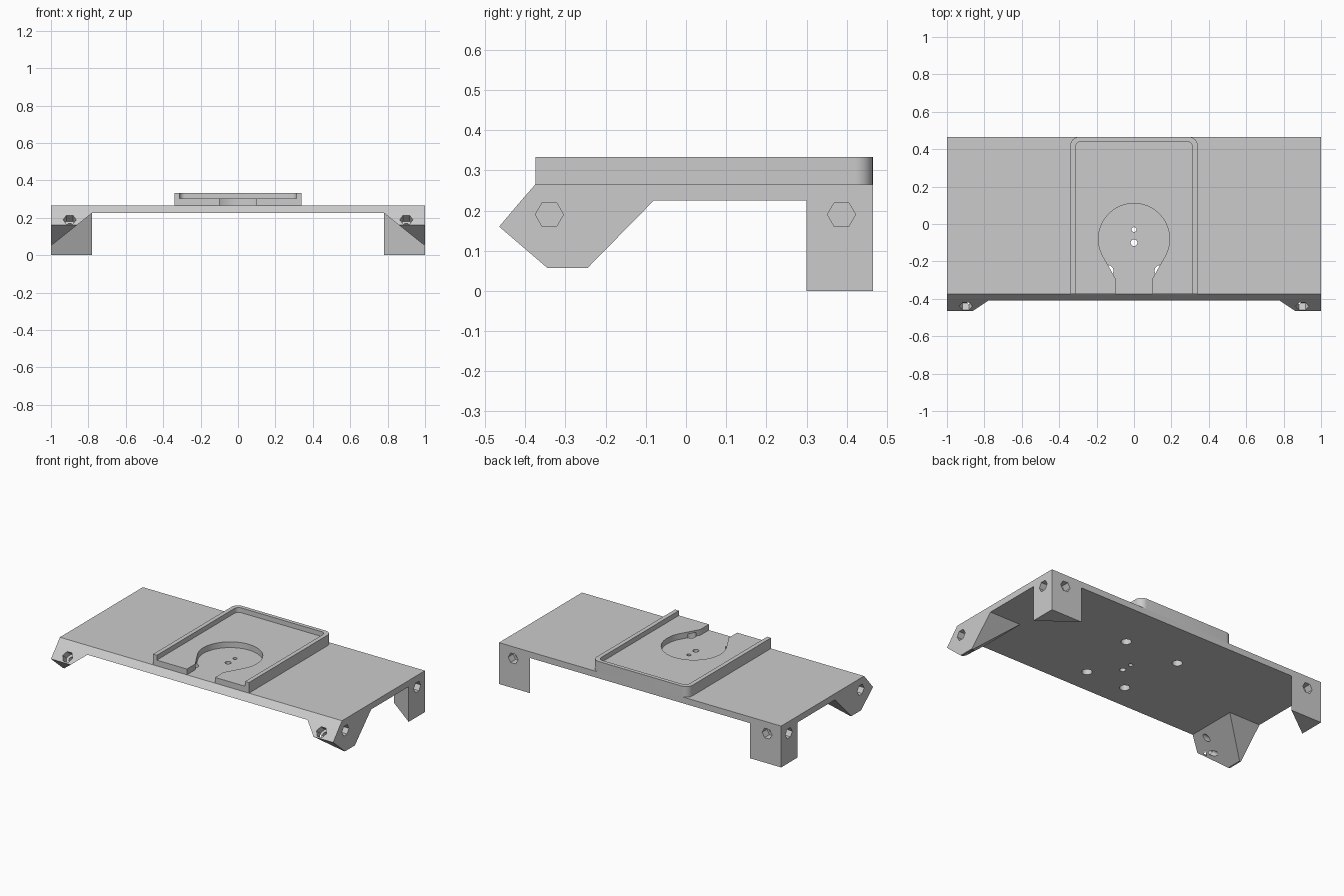
import bpy, bmesh, math
from mathutils import Vector, Matrix

cube = bpy.data.objects.get("Cube")
if cube:
    bpy.data.objects.remove(cube, do_unlink=True)

grey = bpy.data.materials.new("plain grey")
grey.use_nodes = True
grey.diffuse_color = (0.6, 0.6, 0.6, 1)
grey.node_tree.nodes["Principled BSDF"].inputs["Base Color"].default_value = (0.6, 0.6, 0.6, 1)

TOP, UNDER, RIM = 0.265, 0.225, 0.333
FRONT, BACK = -0.375, 0.465
AXES = {"x": lambda a, b, t: (t, a, b), "z": lambda a, b, t: (a, b, t),
        "y": lambda a, b, t: (a, t, b)}


def prism(name, pts, axis, lo, hi, matrix=None):
    """Extrude a flat outline along an axis."""
    bm = bmesh.new()
    place = AXES[axis]
    face = bm.faces.new([bm.verts.new(place(a, b, lo)) for a, b in pts])
    new = bmesh.ops.extrude_face_region(bm, geom=[face])["geom"]
    shift = Vector(place(0, 0, hi - lo))
    bmesh.ops.translate(bm, vec=shift, verts=[g for g in new if isinstance(g, bmesh.types.BMVert)])
    if matrix:
        bm.transform(matrix)
    bmesh.ops.recalc_face_normals(bm, faces=bm.faces)
    mesh = bpy.data.meshes.new(name)
    bm.to_mesh(mesh)
    bm.free()
    mesh.materials.append(grey)
    obj = bpy.data.objects.new(name, mesh)
    bpy.context.collection.objects.link(obj)
    return obj


def arc(cx, cy, r, start, end, n):
    angles = [math.radians(start + (end - start) * i / n) for i in range(n + 1)]
    return [(cx + r * math.cos(a), cy + r * math.sin(a)) for a in angles]


def circle(r, n, cx=0, cy=0):
    return arc(cx, cy, r, 0, 360, n)[:-1]


def cut(obj, cutters):
    """Subtract the cutters, then remove them."""
    bpy.context.view_layer.objects.active = obj
    for c in cutters:
        mod = obj.modifiers.new("cut", "BOOLEAN")
        mod.operation, mod.solver, mod.object = "DIFFERENCE", "EXACT", c
        bpy.ops.object.modifier_apply(modifier=mod.name)
        bpy.data.objects.remove(c, do_unlink=True)


def bolt(loc, point_dir, inward, length=0.3):
    """Hexagonal nut pocket with a bolt hole running inward."""
    u, d = Vector(point_dir), Vector(inward).normalized()
    v = d.cross(u)
    m = Matrix.Translation(loc) @ Matrix((u, v, d)).transposed().to_4x4()
    return [prism("cutter", circle(0.035, 6), "z", -0.02, 0.05, m),
            prism("cutter", circle(0.017, 24), "z", -0.02, length, m)]


def screw(x, y, r, lo, hi):
    return prism("cutter", circle(r, 24, x, y), "z", lo, hi)


def rounded_back(half, front, back, r):
    """Rectangle with its two back corners rounded."""
    return ([(-half, front), (half, front)] + arc(half - r, back - r, r, 0, 90, 8)
            + arc(r - half, back - r, r, 90, 180, 8))


screws = [(s * x, y) for s in (1, -1) for x, y in ((0.19, 0.157), (0.14, -0.25))]

# Wide plate with a sloped front edge
plate = prism("platform", [(FRONT, TOP), (BACK, TOP), (BACK, UNDER), (-0.41, UNDER)], "x", -1, 1)
cut(plate, [screw(x, y, 0.03, 0.2, 0.3) for x, y in screws]
    + [screw(0, -0.1, 0.018, 0.2, 0.3), screw(0, -0.03, 0.013, 0.2, 0.3)])

# Raised tray with a rim open to the front and a keyhole pocket
tray = prism("tray", rounded_back(0.34, FRONT, BACK, 0.045), "z", TOP, RIM)
keyhole = ([(-0.1, -0.5), (0.1, -0.5), (0.1, -0.29)]
           + arc(0, -0.08, 0.19, -30, 210, 40) + [(-0.1, -0.29)])
cut(tray, [prism("cutter", rounded_back(0.313, -0.5, 0.44, 0.03), "z", 0.302, 0.4),
           prism("cutter", keyhole, "z", 0.2, 0.4)]
    + [screw(x, y, 0.03, 0.2, 0.288) for x, y in screws])

foot_side = [(-0.41, UNDER), (-0.465, 0.16), (-0.345, 0.057), (-0.245, 0.057), (-0.08, UNDER)]
for s, side in ((1, "left"), (-1, "right")):
    # Front foot, tapered inward below
    foot = prism("front_foot_" + side, foot_side, "x", s * 0.78, s)
    wedge = [(s * 0.78, UNDER), (s * 0.99, 0.057), (s * 0.99, -0.1), (s * 0.7, -0.1), (s * 0.7, UNDER)]
    cut(foot, [prism("cutter", wedge, "y", -0.6, 0.1)]
        + bolt((s, -0.34, 0.19), (0, 1, 0), (-s, 0, 0))
        + bolt((s * 0.9, -0.44, 0.19), (1, 0, 0), (0, 0.76, -0.65)))

    # Back leg, a triangular corner post
    leg = prism("back_leg_" + side, [(s, BACK), (s * 0.78, BACK), (s, 0.3)], "z", 0, UNDER)
    cut(leg, bolt((s, 0.387, 0.19), (0, 1, 0), (-s, 0, 0))
        + bolt((s * 0.9, BACK, 0.19), (1, 0, 0), (0, -1, 0)))

# Smooth the round walls and keep the edges sharp
bpy.ops.object.select_all(action="DESELECT")
for obj in bpy.context.collection.objects:
    if obj.type == "MESH":
        obj.select_set(True)
        bpy.context.view_layer.objects.active = obj
bpy.ops.object.shade_smooth_by_angle(angle=math.radians(30))
